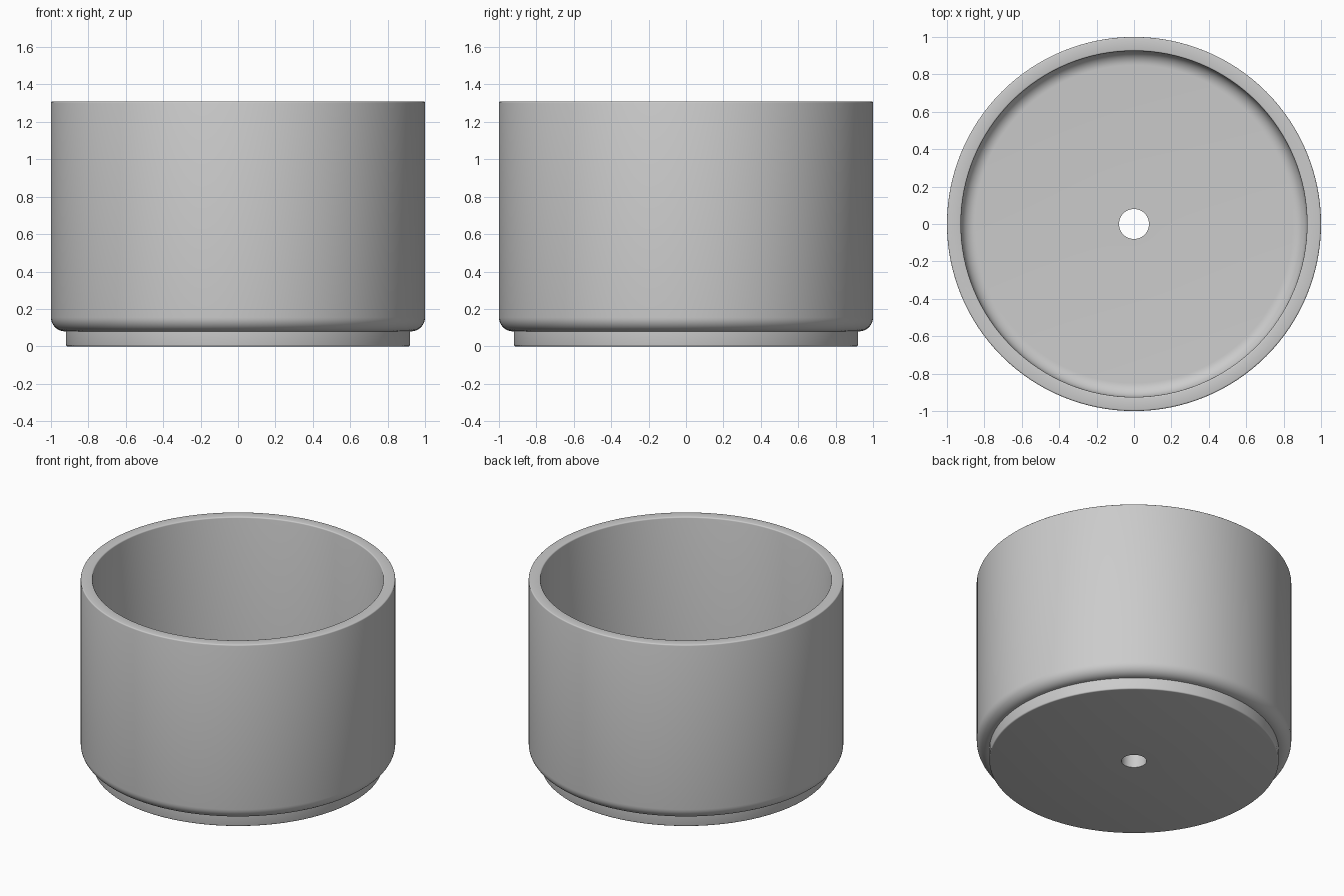
import bpy
import bmesh
from math import sin, cos, pi, radians
from mathutils import Matrix, Vector

cube = bpy.data.objects.get("Cube")
if cube:
    bpy.data.objects.remove(cube, do_unlink=True)

HEIGHT, FOOT_TOP, FLOOR = 1.31, 0.08, 0.155
OUTER, INNER, FOOT, HOLE = 1.0, 0.925, 0.92, 0.08
FILLET, EDGE = 0.075, 0.008
SEGMENTS = 128


def arc(cx, cz, radius, start, end, steps):
    """Points (radius, height) of a rounded corner, angles in degrees."""
    angles = [radians(start + (end - start) * i / steps) for i in range(steps + 1)]
    return [(cx + radius * cos(a), cz + radius * sin(a)) for a in angles]


# Closed wall section, from the drain hole out, up and back inside
profile = [(HOLE, 0)]
profile += arc(FOOT - EDGE, EDGE, EDGE, -90, 0, 3)
profile += [(FOOT, FOOT_TOP)]
profile += arc(OUTER - FILLET, FOOT_TOP + FILLET, FILLET, -90, 0, 10)
profile += arc(OUTER - EDGE, HEIGHT - EDGE, EDGE, 0, 90, 3)
profile += arc(INNER + EDGE, HEIGHT - EDGE, EDGE, 90, 180, 3)
profile += arc(INNER - FILLET, FLOOR + FILLET, FILLET, 0, -90, 10)
profile += [(HOLE, FLOOR)]

# Turn the section around the vertical axis
bm = bmesh.new()
rings = []
for i in range(SEGMENTS):
    turn = Matrix.Rotation(2 * pi * i / SEGMENTS, 3, 'Z')
    rings.append([bm.verts.new(turn @ Vector((r, 0, z))) for r, z in profile])
count = len(profile)
for i, ring in enumerate(rings):
    following = rings[(i + 1) % SEGMENTS]
    for j in range(count):
        k = (j + 1) % count
        bm.faces.new((ring[j], following[j], following[k], ring[k]))
bmesh.ops.recalc_face_normals(bm, faces=bm.faces)

mesh = bpy.data.meshes.new("planter_pot")
bm.to_mesh(mesh)
bm.free()
pot = bpy.data.objects.new("planter_pot", mesh)
bpy.context.collection.objects.link(pot)

# Plain grey finish
grey = bpy.data.materials.new("light_grey")
grey.use_nodes = True
colour = (0.6, 0.6, 0.6, 1)
grey.diffuse_color = colour
for node in grey.node_tree.nodes:
    if node.type == 'BSDF_PRINCIPLED':
        node.inputs["Base Color"].default_value = colour
mesh.materials.append(grey)

# Smooth walls with crisp foot and hole edges
bpy.ops.object.select_all(action='DESELECT')
pot.select_set(True)
bpy.context.view_layer.objects.active = pot
bpy.ops.object.shade_smooth_by_angle(angle=radians(35))
